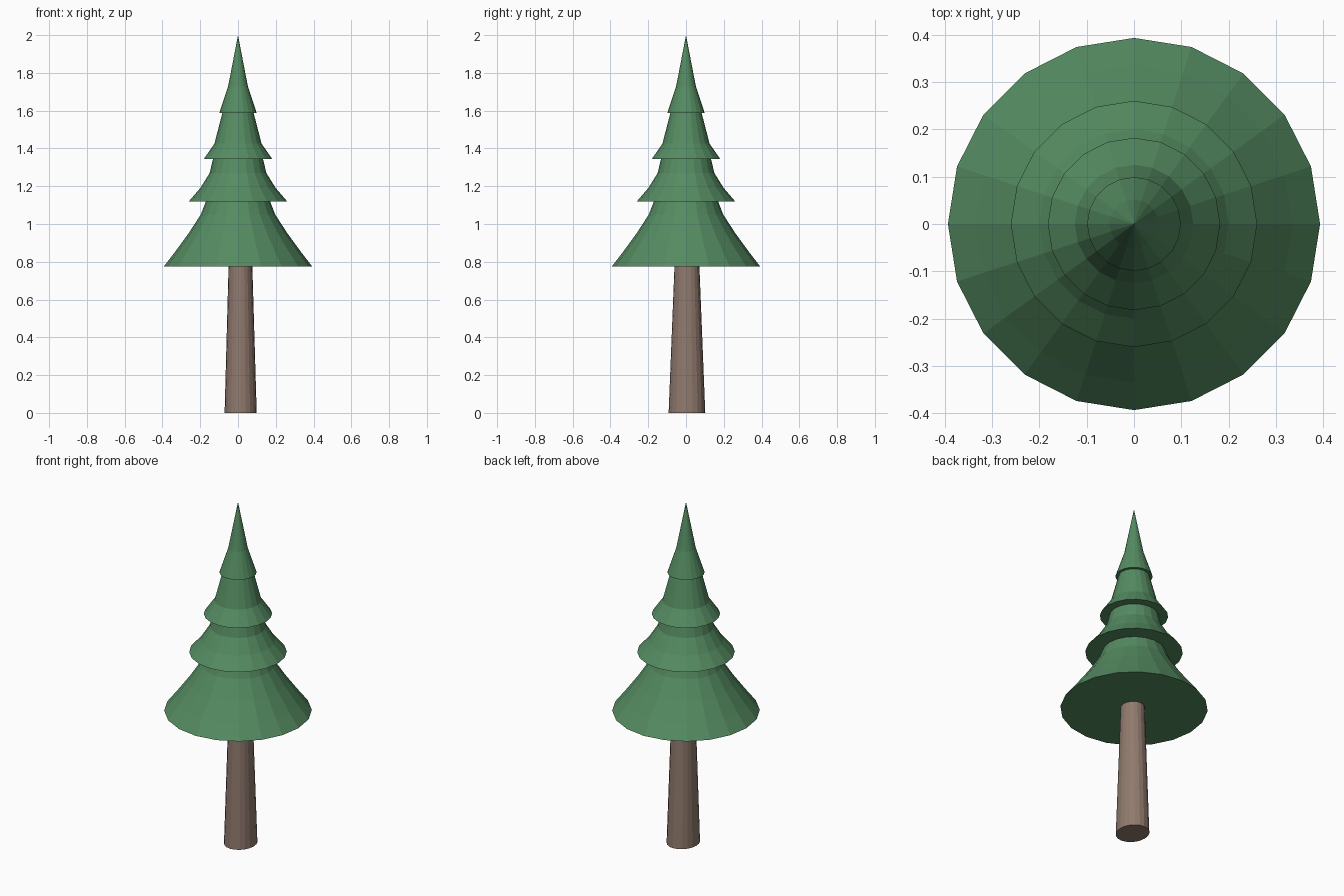
import bpy, bmesh
from math import cos, sin, pi

if "Cube" in bpy.data.objects:
    bpy.data.objects.remove(bpy.data.objects["Cube"])


def colour(name, rgb):
    m = bpy.data.materials.new(name)
    m.diffuse_color = (*rgb, 1)
    m.use_nodes = True
    m.node_tree.nodes["Principled BSDF"].inputs["Base Color"].default_value = m.diffuse_color
    return m


def loft(name, rings, sides, mat):
    """Stack elliptical rings (rx, ry, cx, cy, z); a ring of radius 0 becomes a point."""
    bm = bmesh.new()
    loops = []
    for rx, ry, cx, cy, z in rings:
        n = sides if rx > 0 else 1
        loops.append([bm.verts.new((cx + rx * cos(2 * pi * i / sides),
                                    cy + ry * sin(2 * pi * i / sides), z)) for i in range(n)])
    for a, b in zip(loops, loops[1:]):
        for i in range(sides):
            j = (i + 1) % sides
            bm.faces.new((a[i], a[j], b[0]) if len(b) == 1 else (a[i], a[j], b[j], b[i]))
    bm.faces.new(loops[0][::-1])
    if len(loops[-1]) > 1:
        bm.faces.new(loops[-1])
    me = bpy.data.meshes.new(name)
    bm.to_mesh(me)
    bm.free()
    me.materials.append(mat)
    ob = bpy.data.objects.new(name, me)
    bpy.context.collection.objects.link(ob)
    return ob


# Foliage: one turned profile of four flared skirts with flat undersides
profile = [
    (0.393, 0.775), (0.335, 0.85), (0.262, 0.95), (0.197, 1.05), (0.17, 1.12),
    (0.26, 1.12), (0.2, 1.19), (0.15, 1.27), (0.133, 1.343),
    (0.182, 1.343), (0.125, 1.425), (0.083, 1.587),
    (0.099, 1.587), (0.052, 1.73), (0, 2.0),
]
loft("foliage", [(r, r, 0, 0, z) for r, z in profile], 20,
     colour("leaf_green", (0.09, 0.26, 0.12)))

# Trunk: tapered, slightly oval and off-centre
loft("trunk", [(0.085, 0.097, 0.014, 0.005, 0), (0.063, 0.066, 0.013, 0.005, 0.775)], 20,
     colour("bark_brown", (0.28, 0.195, 0.155)))
